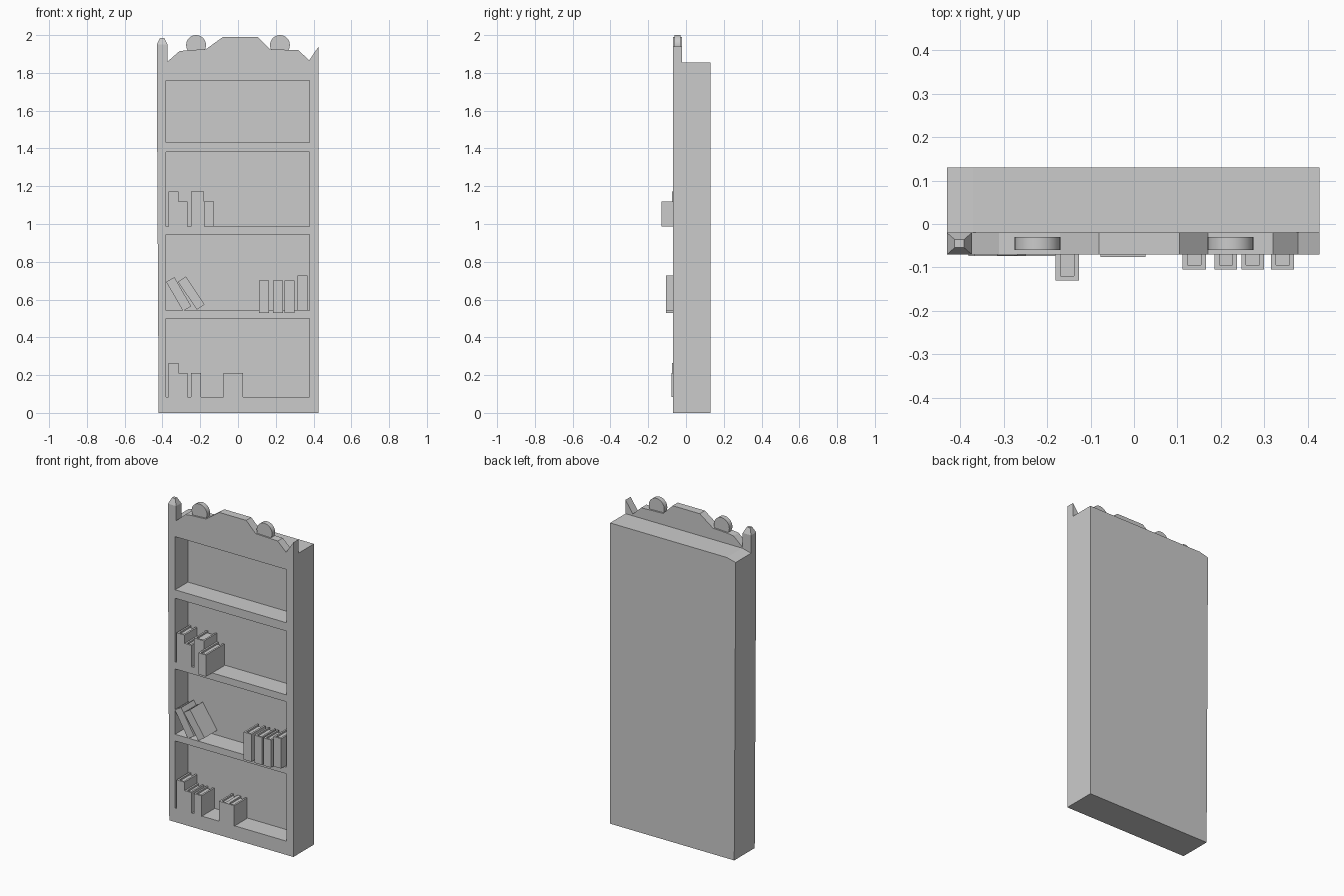
import bpy, bmesh, math
from mathutils import Vector, Matrix

if "Cube" in bpy.data.objects:
    bpy.data.objects.remove(bpy.data.objects["Cube"])


def make_object(name, bm):
    bmesh.ops.recalc_face_normals(bm, faces=bm.faces)
    mesh = bpy.data.meshes.new(name)
    bm.to_mesh(mesh)
    bm.free()
    obj = bpy.data.objects.new(name, mesh)
    bpy.context.collection.objects.link(obj)
    return obj


def extrude(bm, points, offset):
    face = bm.faces.new([bm.verts.new(p) for p in points])
    res = bmesh.ops.extrude_face_region(bm, geom=[face], use_keep_orig=True)
    verts = [g for g in res["geom"] if isinstance(g, bmesh.types.BMVert)]
    bmesh.ops.translate(bm, verts=verts, vec=offset)


def box(bm, x0, x1, y0, y1, z0, z1):
    extrude(bm, [(x0, y0, z0), (x1, y0, z0), (x1, y1, z0), (x0, y1, z0)], (0, 0, z1 - z0))


FRONT, REAR, INNER = -0.07, 0.13, 0.055

# Case: slightly tapered block with four shelf openings cut in
bm = bmesh.new()
outline = [(-0.42, 0), (0.427, 0), (0.427, 1.855), (-0.37, 1.855), (-0.43, 1.84)]
extrude(bm, [(x, FRONT, z) for x, z in outline], (0, REAR - FRONT, 0))
case = make_object("bookcase_case", bm)

bm = bmesh.new()
for z0, z1 in [(0.085, 0.50), (0.541, 0.944), (0.987, 1.38), (1.432, 1.76)]:
    box(bm, -0.38, 0.379, FRONT - 0.1, INNER, z0, z1)
cutter = make_object("opening_cutter", bm)
cutter.hide_render = True
mod = case.modifiers.new("openings", "BOOLEAN")
mod.operation, mod.solver, mod.object = "DIFFERENCE", "EXACT", cutter
bpy.context.view_layer.objects.active = case
bpy.ops.object.modifier_apply(modifier=mod.name)
bpy.data.objects.remove(cutter)

# Shaped crown along the front edge
bm = bmesh.new()
crown = [(-0.43, 1.84), (-0.37, 1.855), (0.427, 1.855), (0.427, 1.94), (0.377, 1.866),
         (0.32, 1.92), (0.17, 1.925), (0.105, 1.99), (-0.08, 1.99), (-0.17, 1.925),
         (-0.27, 1.92), (-0.31, 1.915), (-0.373, 1.86), (-0.373, 1.95), (-0.43, 1.95)]
extrude(bm, [(x, FRONT, z) for x, z in crown], (0, 0.05, 0))
make_object("crown", bm)

# Pointed cap on the left post
bm = bmesh.new()
bmesh.ops.create_cone(bm, cap_ends=True, segments=4, radius1=0.5 * math.sqrt(2),
                      radius2=0.19 * math.sqrt(2), depth=1,
                      matrix=Matrix.Translation((-0.4015, -0.045, 1.968))
                      @ Matrix.Diagonal((0.057, 0.05, 0.036, 1))
                      @ Matrix.Rotation(math.pi / 4, 4, "Z"))
make_object("post_cap", bm)

# Round ornaments on the crown
for side, x in (("left", -0.222), ("right", 0.222)):
    bm = bmesh.new()
    bmesh.ops.create_cone(bm, cap_ends=True, segments=32, radius1=0.0525, radius2=0.0525,
                          depth=0.03, matrix=Matrix.Translation((x, -0.045, 1.9475))
                          @ Matrix.Rotation(math.pi / 2, 4, "X"))
    disc = make_object(side + "_disc", bm)
    bpy.ops.object.select_all(action="DESELECT")
    disc.select_set(True)
    bpy.context.view_layer.objects.active = disc
    bpy.ops.object.shade_smooth_by_angle(angle=math.radians(35))


def book(name, x, z, width, height, front, back, lean=0.0):
    """Folded cover around a slightly smaller page block, centred on x and z."""
    t, w, h = 0.011, width / 2, height / 2
    bm = bmesh.new()
    cover = [(-w, front), (w, front), (w, back), (w - t, back),
             (w - t, front + t), (-w + t, front + t), (-w + t, back), (-w, back)]
    extrude(bm, [(px, py, -h) for px, py in cover], (0, 0, height))
    box(bm, -w + t, w - t, front + t, back - 0.008, -h + 0.008, h - 0.01)
    bm.transform(Matrix.Translation((x, 0, z)) @ Matrix.Rotation(math.radians(lean), 4, "Y"))
    make_object(name, bm)


# Upright books: left, right, bottom, top, front, back
upright = [
    (-0.367, -0.314, 0.085, 0.265, -0.074, 0.05), (-0.314, -0.268, 0.085, 0.212, -0.072, 0.05),
    (-0.250, -0.197, 0.085, 0.212, -0.074, 0.05), (-0.077, -0.026, 0.085, 0.212, -0.076, 0.05),
    (-0.026, 0.027, 0.085, 0.212, -0.076, 0.05),
    (0.112, 0.165, 0.53, 0.70, -0.105, 0.03), (0.185, 0.237, 0.53, 0.70, -0.105, 0.03),
    (0.247, 0.299, 0.53, 0.70, -0.105, 0.03), (0.315, 0.368, 0.543, 0.727, -0.105, 0.03),
    (-0.367, -0.314, 0.987, 1.172, -0.074, 0.05), (-0.314, -0.268, 0.987, 1.12, -0.072, 0.05),
    (-0.250, -0.180, 0.987, 1.172, -0.074, 0.05), (-0.180, -0.127, 0.987, 1.12, -0.13, 0.05)]
for i, (x0, x1, z0, z1, front, back) in enumerate(upright):
    book(f"upright_book_{i + 1}", (x0 + x1) / 2, (z0 + z1) / 2, x1 - x0, z1 - z0, front, back)

# Leaning books on the second shelf
book("leaning_book_1", -0.314, 0.629, 0.05, 0.178, -0.073, 0.05, -30)
book("leaning_book_2", -0.247, 0.634, 0.05, 0.178, -0.074, 0.05, -34)
